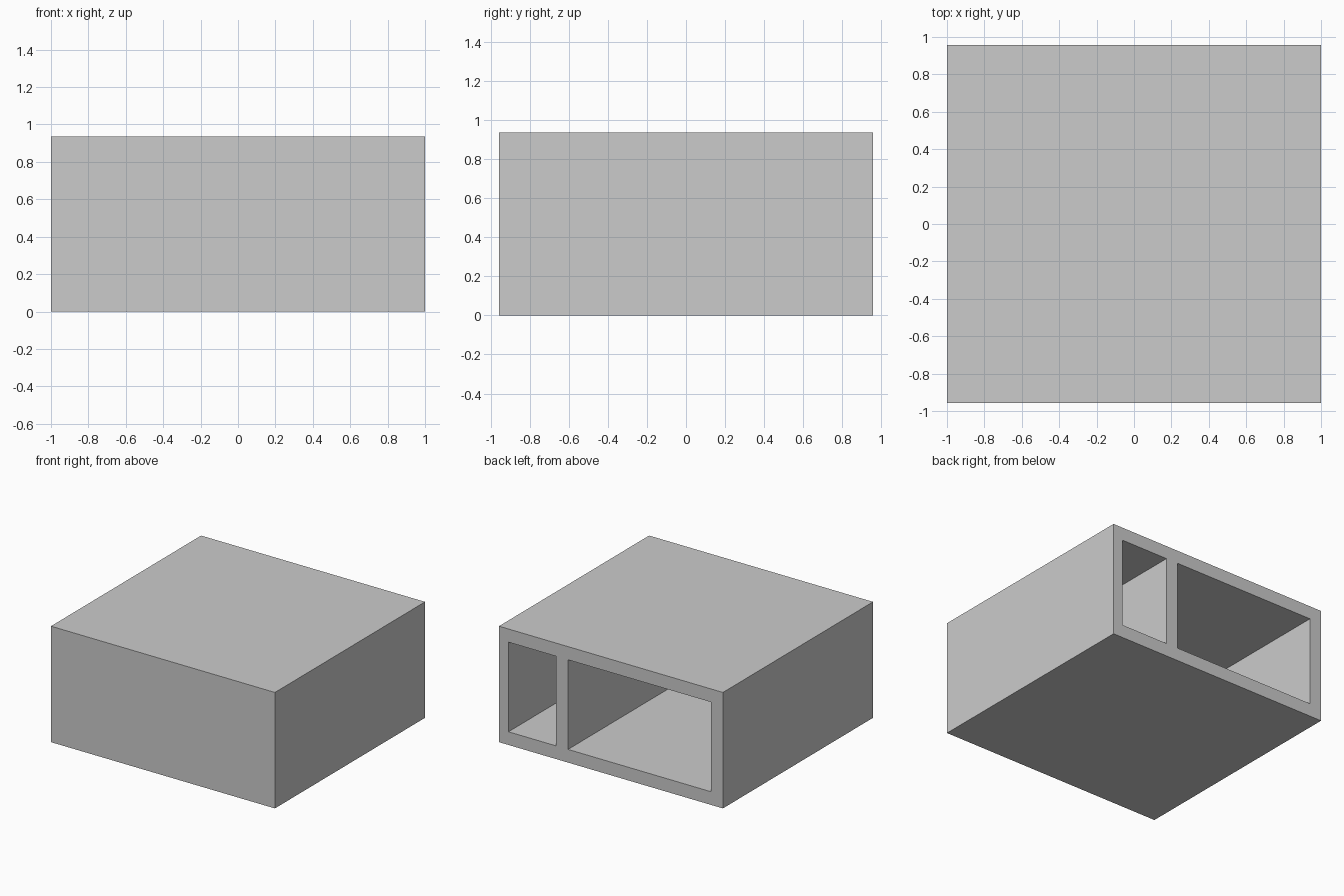
import bpy
import bmesh

if "Cube" in bpy.data.objects:
    bpy.data.objects.remove(bpy.data.objects["Cube"], do_unlink=True)

# Drawing units: the housing is 94 wide, 90 deep and 44 high
UNIT = 2 / 94
WIDTH, DEPTH, HEIGHT = 94 * UNIT, 90 * UNIT, 44 * UNIT
WALL = 5 * UNIT
THIN_WALL = 4 * UNIT
SMALL_BAY = 20 * UNIT

grey = bpy.data.materials.new("light_grey")
grey.use_nodes = True
colour = (0.6, 0.6, 0.6, 1)
grey.diffuse_color = colour
grey.node_tree.nodes["Principled BSDF"].inputs["Base Color"].default_value = colour

# Outer housing
bm = bmesh.new()
bmesh.ops.create_cube(bm, size=1)
bmesh.ops.scale(bm, vec=(WIDTH, DEPTH, HEIGHT), verts=bm.verts)
bmesh.ops.translate(bm, vec=(0, 0, HEIGHT / 2), verts=bm.verts)

# Slice the rear face along the edges of the two bays
right_edge = WIDTH / 2
small_start = right_edge - THIN_WALL - SMALL_BAY
bays = [(-right_edge + WALL, small_start - WALL),
        (small_start, right_edge - THIN_WALL)]
cuts = [((x, 0, 0), (1, 0, 0)) for bay in bays for x in bay]
cuts += [((0, 0, z), (0, 0, 1)) for z in (WALL, HEIGHT - WALL)]
for point, normal in cuts:
    bm.normal_update()
    rear = [f for f in bm.faces if f.normal.y > 0.9]
    parts = set(rear) | {e for f in rear for e in f.edges} | {v for f in rear for v in f.verts}
    bmesh.ops.bisect_plane(bm, geom=list(parts), plane_co=point, plane_no=normal)


def in_bay(face):
    c = face.calc_center_median()
    return (face.normal.y > 0.9 and WALL < c.z < HEIGHT - WALL
            and any(a < c.x < b for a, b in bays))


# Push both bays in as pockets, leaving a closed front wall
bm.normal_update()
mouths = [f for f in bm.faces if in_bay(f)]
for mouth in mouths:
    pocket = bmesh.ops.extrude_discrete_faces(bm, faces=[mouth])["faces"][0]
    bmesh.ops.translate(bm, vec=(0, WALL - DEPTH, 0), verts=pocket.verts)

# Tidy the slices left on the flat rim
bmesh.ops.recalc_face_normals(bm, faces=bm.faces)

mesh = bpy.data.meshes.new("two_bay_housing")
bm.to_mesh(mesh)
bm.free()
mesh.materials.append(grey)
housing = bpy.data.objects.new("two_bay_housing", mesh)
bpy.context.collection.objects.link(housing)
